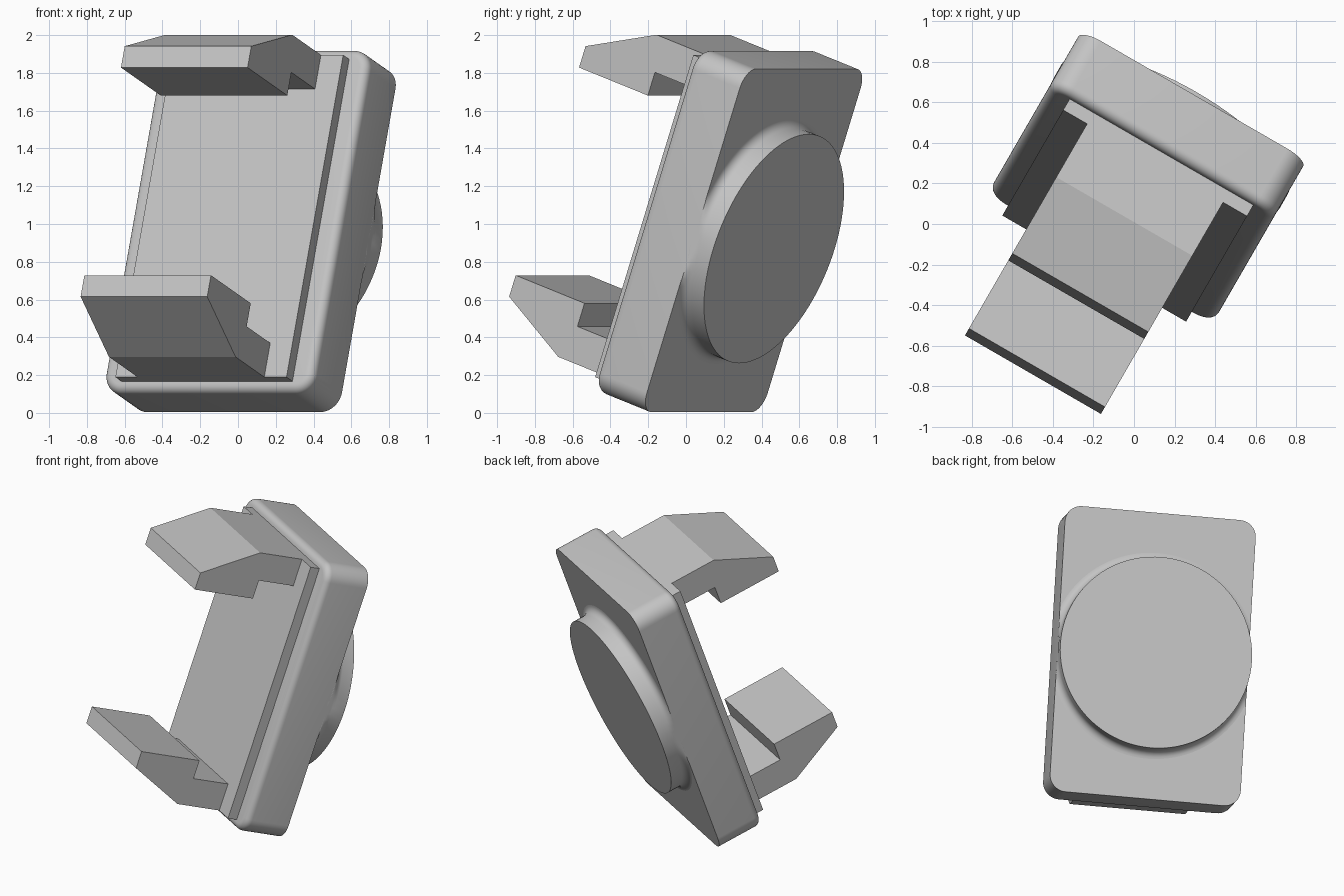
import bpy, bmesh, math
from mathutils import Matrix, Vector

old = bpy.data.objects.get("Cube")
if old:
    bpy.data.objects.remove(old, do_unlink=True)

grey = bpy.data.materials.new("plain grey")
grey.use_nodes = True
COLOUR = (0.55, 0.55, 0.55, 1)
grey.diffuse_color = COLOUR
grey.node_tree.nodes["Principled BSDF"].inputs["Base Color"].default_value = COLOUR

# Local frame of the holder: x across, y along its height, z out of its front
turn, lean = math.radians(-30), math.radians(19.4)
spin = Matrix.Rotation(turn, 4, "Z") @ Matrix.Rotation(math.pi / 2 - lean, 4, "X")
FRAME = spin @ Matrix.Translation((-0.06, 0.987, 0))


def finish(name, bm, smooth=False):
    bmesh.ops.recalc_face_normals(bm, faces=bm.faces)
    bm.transform(FRAME)
    mesh = bpy.data.meshes.new(name)
    bm.to_mesh(mesh)
    bm.free()
    mesh.materials.append(grey)
    obj = bpy.data.objects.new(name, mesh)
    bpy.context.collection.objects.link(obj)
    if smooth:
        bpy.ops.object.select_all(action="DESELECT")
        obj.select_set(True)
        bpy.context.view_layer.objects.active = obj
        bpy.ops.object.shade_smooth_by_angle(angle=math.radians(35))


def box(half_x, half_y, z0, z1):
    bm = bmesh.new()
    bmesh.ops.create_cube(bm, size=2)
    for v in bm.verts:
        v.co = Vector((v.co.x * half_x, v.co.y * half_y, z1 if v.co.z > 0 else z0))
    return bm


def bevel(bm, edges, width, segments):
    bmesh.ops.bevel(bm, geom=edges, offset=width, segments=segments,
                    profile=0.5, affect="EDGES")


# Body: rounded corners and a soft front rim
HALF_X, BACK, RIM = 0.64, -0.055, 0.268
body = box(HALF_X, 0.963, BACK, RIM)
bevel(body, [e for e in body.edges if abs(e.verts[0].co.z - e.verts[1].co.z) > 0.1], 0.11, 10)
bevel(body, [e for e in body.edges if all(v.co.z > RIM - 0.001 for v in e.verts)], 0.045, 6)
finish("body", body, True)

# Raised front panel
PANEL = 0.335
finish("front_panel", box(0.523, 0.904, RIM - 0.03, PANEL))

# Upper and lower gripping hooks: one profile, mirrored
HOOK = [(0.904, 0.3), (0.904, 0.657), (0.703, 1.046), (0.583, 1.046),
        (0.583, 0.6), (0.713, 0.6), (0.713, 0.3)]
for name, side in (("upper_hook", 1), ("lower_hook", -1)):
    bm = bmesh.new()
    face = bm.faces.new([bm.verts.new((-0.387, side * y, z)) for y, z in HOOK])
    ext = bmesh.ops.extrude_face_region(bm, geom=[face])
    moved = [g for g in ext["geom"] if isinstance(g, bmesh.types.BMVert)]
    bmesh.ops.translate(bm, verts=moved, vec=(0.774, 0, 0))
    finish(name, bm)

# Round back disc with a fillet at its foot, trimmed to the body's sides
RADIUS, FILLET, SIDES = 0.643, 0.05, 96
profile = [(RADIUS, -0.186)]
for i in range(7):
    t = i / 6 * math.pi / 2
    profile.append((RADIUS + FILLET * (1 - math.cos(t)),
                    BACK - FILLET + FILLET * math.sin(t)))
profile.append((RADIUS, BACK + 0.01))
bm = bmesh.new()
rings = []
for r, z in profile:
    limit = HALF_X if z > BACK - FILLET + 0.001 else RADIUS
    ring = []
    for k in range(SIDES):
        a = 2 * math.pi * k / SIDES
        x = max(-limit, min(limit, r * math.cos(a)))
        ring.append(bm.verts.new((x, r * math.sin(a), z)))
    rings.append(ring)
for lower, upper in zip(rings, rings[1:]):
    for k in range(SIDES):
        n = (k + 1) % SIDES
        bm.faces.new((lower[k], lower[n], upper[n], upper[k]))
bm.faces.new(rings[0])
bm.faces.new(rings[-1])
finish("back_disc", bm, True)
